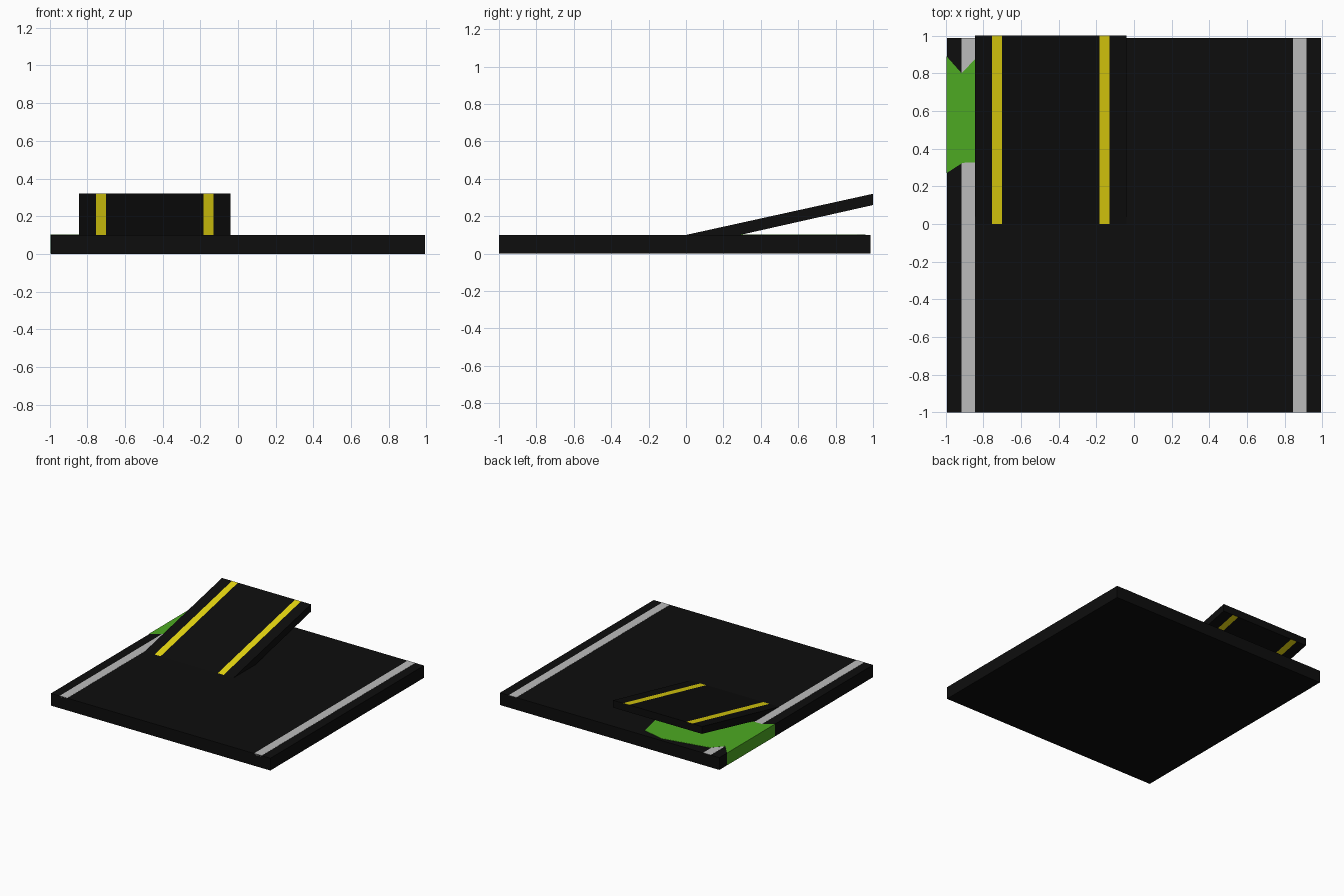
import bpy, bmesh

if "Cube" in bpy.data.objects:
    bpy.data.objects.remove(bpy.data.objects["Cube"])


def material(name, rgb):
    m = bpy.data.materials.new(name)
    m.diffuse_color = (*rgb, 1)
    m.use_nodes = True
    m.node_tree.nodes["Principled BSDF"].inputs["Base Color"].default_value = m.diffuse_color
    return m


asphalt = material("asphalt", (0.004, 0.004, 0.004))
white = material("white_paint", (0.50, 0.50, 0.50))
yellow = material("yellow_paint", (0.80, 0.68, 0.005))
grass = material("grass_green", (0.075, 0.40, 0.016))

HALF_X, Y0, Y1, TOP = 0.993, -1.0, 0.987, 0.1


def finish(name, bm, mats):
    bmesh.ops.recalc_face_normals(bm, faces=bm.faces)
    me = bpy.data.meshes.new(name)
    bm.to_mesh(me)
    bm.free()
    for m in mats:
        me.materials.append(m)
    ob = bpy.data.objects.new(name, me)
    bpy.context.collection.objects.link(ob)
    return ob


def prism(name, outline, z0, z1, mat):
    """Extrude an xy outline from z0 to z1."""
    bm = bmesh.new()
    face = bm.faces.new([bm.verts.new((x, y, z0)) for x, y in outline])
    ext = bmesh.ops.extrude_face_region(bm, geom=[face])["geom"]
    verts = [g for g in ext if isinstance(g, bmesh.types.BMVert)]
    bmesh.ops.translate(bm, verts=verts, vec=(0, 0, z1 - z0))
    return finish(name, bm, [mat])


def rect(x0, x1, y0, y1):
    return [(x0, y0), (x1, y0), (x1, y1), (x0, y1)]


# Road slab
prism("road_slab", rect(-HALF_X, HALF_X, Y0, Y1), 0, TOP, asphalt)

# White edge lines
for side, x in (("left", -0.915), ("right", 0.845)):
    prism(f"edge_line_{side}", rect(x, x + 0.07, Y0, Y1), TOP - 0.01, TOP + 0.001, white)

# Grass patch breaking through the edge under the ramp
patch = [(-0.995, 0.27), (-0.91, 0.325), (-0.65, 0.33), (-0.3, 0.42), (-0.2, 0.6),
         (-0.267, 0.915), (-0.45, 0.96), (-0.835, 0.885), (-0.915, 0.80), (-0.995, 0.89)]
prism("grass_patch", patch, 0.001, TOP + 0.002, grass)

# Ramp: side profile (y, z) swept across x, with yellow bands on top and bottom
profile = [(0, 0.1), (1, 0.32), (1, 0.26), (0, 0.035)]
stations = [-0.845, -0.755, -0.70, -0.183, -0.13, -0.04]
bm = bmesh.new()
rings = [[bm.verts.new((x, y, z)) for y, z in profile] for x in stations]
for i, (a, b) in enumerate(zip(rings, rings[1:])):
    for k in range(4):
        n = (k + 1) % 4
        f = bm.faces.new((a[k], a[n], b[n], b[k]))
        f.material_index = int(i in (1, 3) and k in (0, 2))
bm.faces.new(rings[0])
bm.faces.new(rings[-1])
finish("ramp", bm, [asphalt, yellow])
